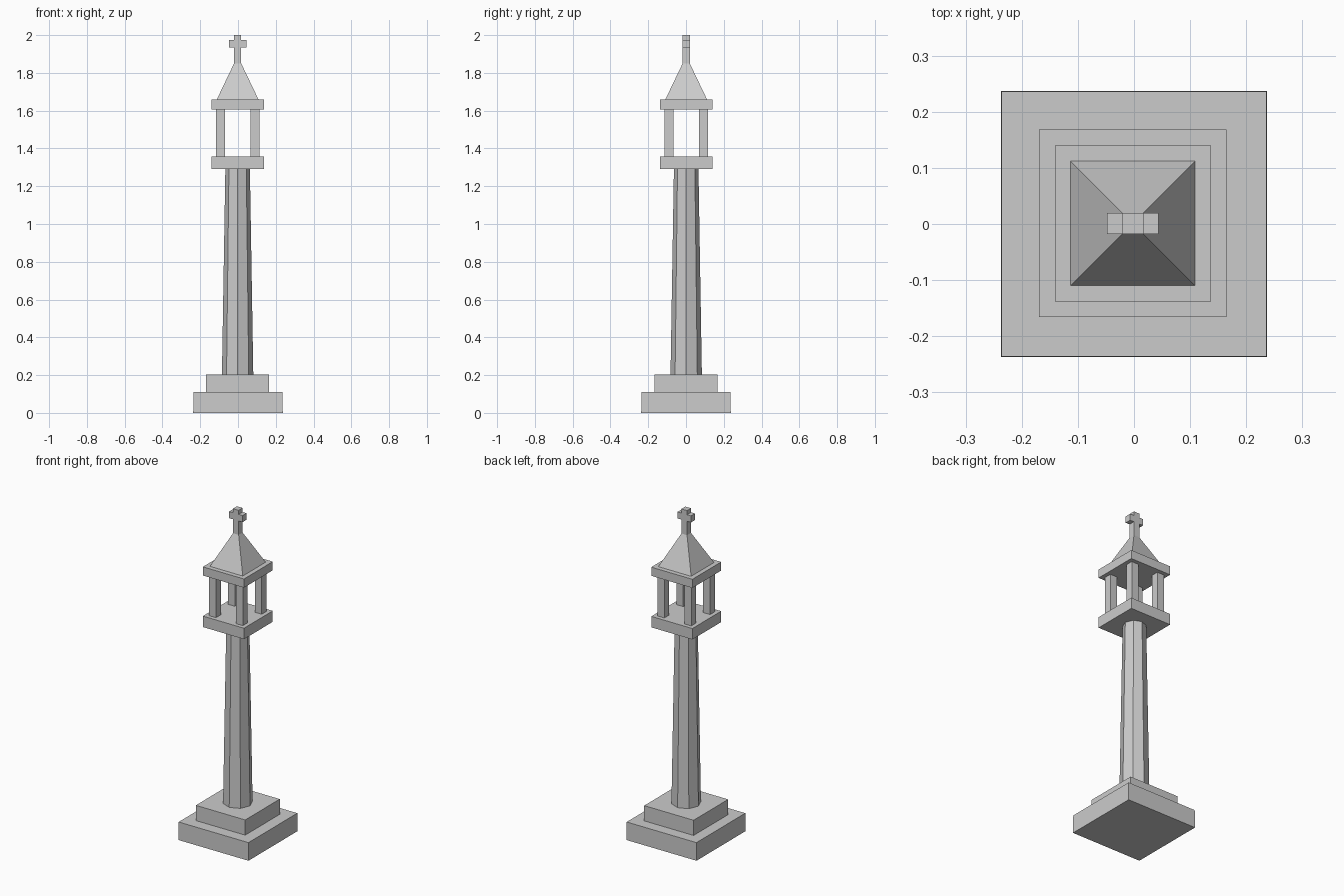
import bpy, bmesh, math

if "Cube" in bpy.data.objects:
    bpy.data.objects.remove(bpy.data.objects["Cube"])

stone = bpy.data.materials.new("grey stone")
stone.diffuse_color = (0.6, 0.6, 0.6, 1)
stone.use_nodes = True
stone.node_tree.nodes["Principled BSDF"].inputs["Base Color"].default_value = stone.diffuse_color
CX, CY = -0.002, 0.001  # axis of the upper parts


def ring(radius, z, sides, turn, cx, cy):
    return [(cx + radius * math.cos(turn + 2 * math.pi * i / sides),
             cy + radius * math.sin(turn + 2 * math.pi * i / sides), z) for i in range(sides)]


def finish(name, bm):
    bmesh.ops.recalc_face_normals(bm, faces=bm.faces)
    mesh = bpy.data.meshes.new(name)
    bm.to_mesh(mesh)
    bm.free()
    mesh.materials.append(stone)
    ob = bpy.data.objects.new(name, mesh)
    bpy.context.collection.objects.link(ob)
    return ob


def frustum(name, r0, r1, z0, z1, sides, turn=0.0, cx=CX, cy=CY):
    bm = bmesh.new()
    low = [bm.verts.new(p) for p in ring(r0, z0, sides, turn, cx, cy)]
    top = [bm.verts.new(p) for p in ring(r1, z1, sides, turn, cx, cy)]
    bm.faces.new(low[::-1])
    bm.faces.new(top)
    for i in range(sides):
        j = (i + 1) % sides
        bm.faces.new((low[i], low[j], top[j], top[i]))
    return finish(name, bm)


def block(name, h0, h1, z0, z1, cx=CX, cy=CY):
    # square part given by its half widths at bottom and top
    s = math.sqrt(2)
    return frustum(name, h0 * s, h1 * s, z0, z1, 4, math.pi / 4, cx, cy)


# stepped base
block("lower_step", 0.237, 0.236, 0, 0.11, 0, 0)
block("upper_step", 0.167, 0.167, 0.11, 0.203)

# tapered eight-sided shaft
frustum("shaft", 0.083, 0.065, 0.203, 1.29, 8)

# open lantern: platform, four posts, slab
block("lantern_platform", 0.139, 0.139, 1.29, 1.357)
for sx, side in ((-1, "left"), (1, "right")):
    for sy, end in ((-1, "front"), (1, "back")):
        block(f"post_{end}_{side}", 0.0235, 0.0235, 1.357, 1.605,
              CX + sx * 0.091, CY + sy * 0.091)
block("lantern_slab", 0.139, 0.139, 1.605, 1.658)

# pyramid roof
block("roof", 0.111, 0.019, 1.658, 1.85)

# cross, one outline pushed to its depth
half, arm = 0.019, 0.046
right = [(half, 1.85), (half, 1.935), (arm, 1.935), (arm, 1.975), (half, 1.975), (half, 2.0)]
outline = right + [(-x, z) for x, z in reversed(right)]
bm = bmesh.new()
face = bm.faces.new([bm.verts.new((CX + x, CY - half, z)) for x, z in outline])
out = bmesh.ops.extrude_face_region(bm, geom=[face])
moved = [v for v in out["geom"] if isinstance(v, bmesh.types.BMVert)]
bmesh.ops.translate(bm, verts=moved, vec=(0, 2 * half, 0))
finish("cross", bm)
